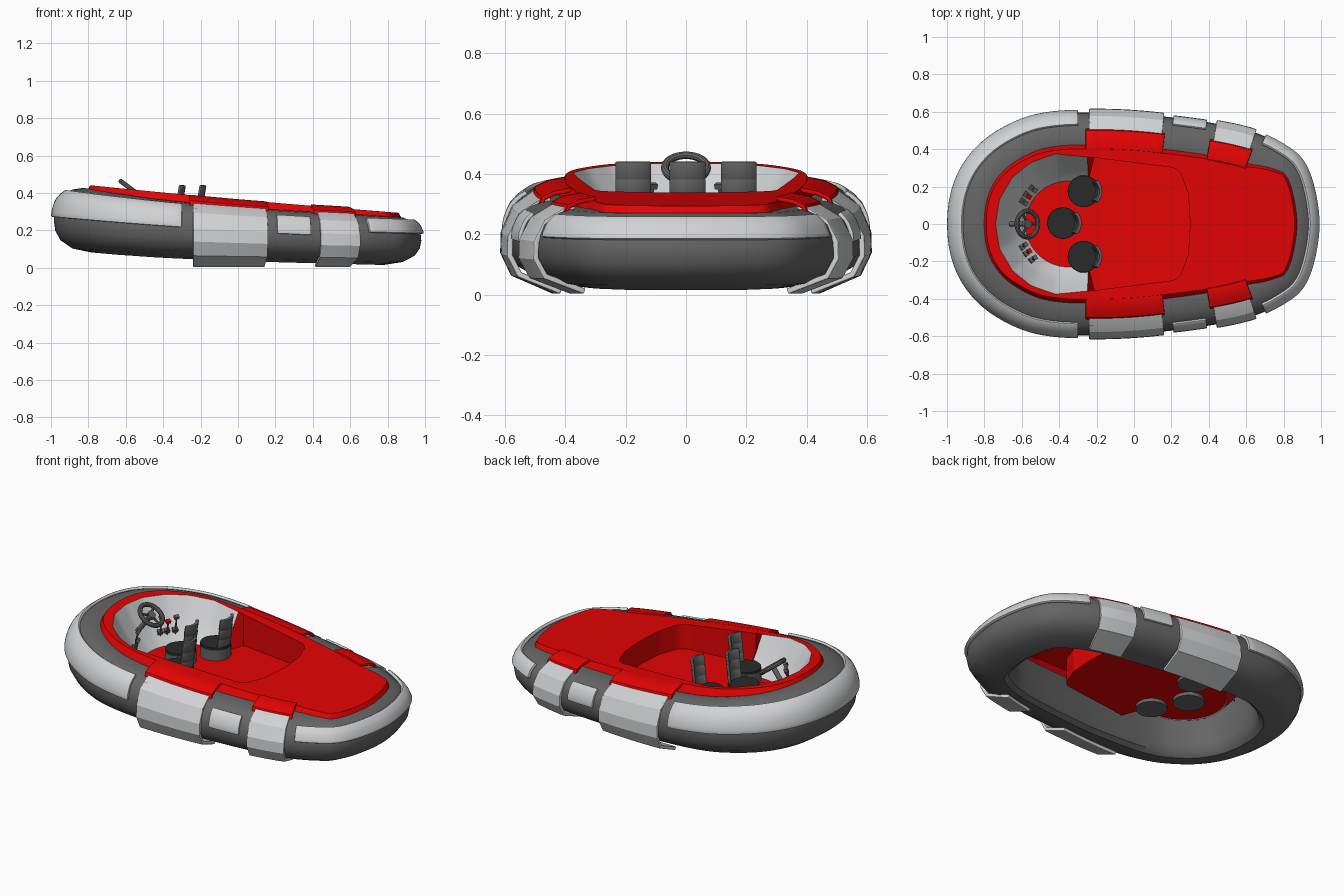
import bpy, bmesh, math
from mathutils import Vector

if "Cube" in bpy.data.objects:
    bpy.data.objects.remove(bpy.data.objects["Cube"])


def material(name, rgb):
    m = bpy.data.materials.new(name)
    m.diffuse_color = (*rgb, 1)
    m.use_nodes = True
    m.node_tree.nodes["Principled BSDF"].inputs["Base Color"].default_value = m.diffuse_color
    return m


RED = material("red", (0.78, 0.001, 0.001))
GREY = material("tube grey", (0.13, 0.13, 0.13))
LIGHT = material("light grey", (0.64, 0.65, 0.66))
DARK = material("seat black", (0.022, 0.024, 0.024))

# Half plan outline of the tube, stern (-x) to bow (+x)
HALF = [(-.985, 0), (-.965, .17), (-.9, .32), (-.78, .45), (-.6, .55), (-.42, .59), (-.2, .597), (0, .59),
        (.2, .57), (.45, .535), (.65, .488), (.8, .415), (.895, .335), (.952, .2), (.98, 0)]
# Cross-section: (inset from outline, height fraction); first ten run down the outside
OUTER = [(.16, 1), (.1, .975), (.055, .91), (.02, .79), (.004, .65), (0, .5), (.008, .34), (.035, .19), (.1, .06), (.2, 0)]
INNER = [(.225, .07), (.235, .2), (.23, .5), (.22, .85), (.2, .97)]
# Half plan of the cockpit opening
OPENING = [(-.74, 0), (-.72, .13), (-.65, .25), (-.55, .33), (-.42, .375), (-.24, .358), (.22, .3), (.25, .27),
           (.29, .16), (.3, 0)]
CX, SPLIT, FLOOR = -.35, -.24, .2


def outline(u):
    """Point on the closed outline; u = 0 stern, +-1 bow (Catmull-Rom)."""
    u = (u + 1) % 2 - 1
    pts = [(HALF[1][0], -HALF[1][1])] + HALF + [(HALF[-2][0], -HALF[-2][1])]
    f = abs(u) * (len(HALF) - 1)
    i = min(int(f), len(HALF) - 2)
    t = f - i
    a, b, c, d = [Vector(p) for p in pts[i:i + 4]]
    p = .5 * (2 * b + (c - a) * t + (2 * a - 5 * b + 4 * c - d) * t * t + (3 * b - a - 3 * c + d) * t ** 3)
    return Vector((p.x, math.copysign(p.y, u) if u else p.y))


def inset(u, d):
    t = (outline(u + 1e-3) - outline(u - 1e-3)).normalized()
    return outline(u) + Vector((t.y, -t.x)) * d


def u_at(x):
    lo, hi = 0, 1
    for _ in range(40):
        mid = (lo + hi) / 2
        lo, hi = (mid, hi) if outline(mid).x < x else (lo, mid)
    return lo


def top(x): return .327 - .077 * x + .025 * x * x
def bottom(x): return .037 - .034 * x + .012 * x * x
def rim(x): return .365 - .09 * x + .008 * x * x


def finish(ob, mats, angle=35):
    for m in mats:
        ob.data.materials.append(m)
    bpy.ops.object.select_all(action='DESELECT')
    ob.select_set(True)
    bpy.context.view_layer.objects.active = ob
    for m in list(ob.modifiers):
        bpy.ops.object.modifier_apply(modifier=m.name)
    bpy.ops.object.shade_smooth_by_angle(angle=math.radians(angle))
    return ob


def grid(name, rows, mats, loop_u=False, loop_s=False, skip=None, fan=False, thick=0, bevel=0, offset=1, mat_off=0,
         angle=35):
    """Skin rows of points; optionally solidify and bevel."""
    bm = bmesh.new()
    vs = [[bm.verts.new(p) for p in r] for r in rows]
    n, k = len(rows[0]), len(rows)
    for j in range(k if loop_s else k - 1):
        for i in range(n if loop_u else n - 1):
            a, b = (i, (i + 1) % n)
            if not (skip and skip(j, a, b)):
                s = (j + 1) % k
                bm.faces.new((vs[j][a], vs[j][b], vs[s][b], vs[s][a]))
    if fan:
        c = bm.verts.new((CX, 0, FLOOR))
        for i in range(n):
            bm.faces.new((vs[0][(i + 1) % n], vs[0][i], c))
    me = bpy.data.meshes.new(name)
    bm.to_mesh(me)
    bm.free()
    ob = bpy.data.objects.new(name, me)
    bpy.context.collection.objects.link(ob)
    if thick:
        m = ob.modifiers.new("thick", 'SOLIDIFY')
        m.thickness, m.offset, m.material_offset = thick, offset, mat_off
    if bevel:
        m = ob.modifiers.new("round", 'BEVEL')
        m.width, m.segments, m.limit_method, m.angle_limit = bevel, 2, 'ANGLE', math.radians(50)
    return finish(ob, mats, angle)


def section_rows(us, sec, low=bottom):
    rows = []
    for d, t in sec:
        ps = [inset(u, d) for u in us]
        rows.append([(p.x, p.y, low(outline(u).x) + t * (top(outline(u).x) - low(outline(u).x))) for p, u in zip(ps, us)])
    return rows


def span(a, b, n):
    return [a + (b - a) * i / n for i in range(n + 1)]


def skin(t_hi, t_lo, n=6):
    """Part of the outer tube section between two height fractions."""
    out = []
    for t in span(t_hi, t_lo, n):
        for (d0, t0), (d1, t1) in zip(OUTER, OUTER[1:]):
            if t1 <= t <= t0:
                out.append((d0 + (d1 - d0) * (t0 - t) / (t0 - t1), t))
                break
    return out


# Inflated tube
N = 144
US = [-1 + 2 * i / N for i in range(N)]
grid("tube", section_rows(US, OUTER + INNER), [GREY], loop_u=True, loop_s=True)

# Light rubbing bands around stern and bow
ua, ub = u_at(-.3), u_at(.7)
grid("stern_band", section_rows(span(-ua, ua, 50), skin(.935, .55)), [LIGHT], thick=.016, bevel=.005)
grid("bow_band", section_rows(span(ub, 2 - ub, 40), skin(.89, .63)), [LIGHT], thick=.018, bevel=.005)

# Side plates, wrapping straps and their red top flaps, on both sides
STRAP = [(.13, .97), (.1, .94), (.035, .8), (.002, .57), (0, .38), (.03, .18), (.165, 0)]
FLAP = [(.2, 1.09), (.14, 1.05), (.108, 1.0), (.095, .88)]
for side in (1, -1):
    tag = "left" if side > 0 else "right"

    def us(x0, x1, n=10):
        return sorted(side * u for u in span(u_at(x0), u_at(x1), n))
    grid("side_plate_" + tag, section_rows(us(.21, .39), skin(.87, .54)), [LIGHT], thick=.014, bevel=.004)
    for nm, x0, x1 in (("large", -.24, .16), ("small", .44, .65)):
        grid(f"{nm}_strap_{tag}", section_rows(us(x0, x1), STRAP, lambda x: .02), [LIGHT], thick=.02, bevel=.005, angle=20)
        grid(f"{nm}_flap_{tag}", section_rows(us(x0 - .02, x1 + .015), FLAP), [RED], thick=.016, bevel=.005)


# Cockpit opening: cast rays from the cockpit centre to the opening outline
def opening(p):
    d = Vector((p.x - CX, abs(p.y))).normalized()
    for a, b in zip(OPENING, OPENING[1:]):
        a = Vector((a[0] - CX, a[1]))
        e = Vector((b[0] - CX, b[1])) - a
        den = d.x * e.y - d.y * e.x
        if abs(den) > 1e-9 and -1e-6 <= (a.x * d.y - a.y * d.x) / den <= 1 + 1e-6:
            r = (a.x * e.y - a.y * e.x) / den
            if r > 0:
                return Vector((CX + d.x * r, math.copysign(d.y * r, p.y)))


def bow_scale(x):
    s = min(max((x - .6) / .35, 0), 1)
    return 1 - .38 * s * s * (3 - 2 * s)


lip, edge, hole, base = [], [], [], []
for u in US:
    k = bow_scale(outline(u).x)
    a, b = inset(u, .165 * k), inset(u, .195 * k)
    o = opening(b)
    lip.append((a.x, a.y, top(a.x) - .02))
    edge.append((b.x, b.y, rim(b.x)))
    hole.append((o.x, o.y, rim(o.x)))
    if o.x < SPLIT:
        r = (o - Vector((CX, 0))).normalized() * .23
        w = min(max((o.x + .34) / .08, 0), 1)  # square the bowl up to the bulkhead
        base.append((CX + r.x + (SPLIT - .005 - CX - r.x) * w, r.y, FLOOR))
    else:
        base.append((o.x, o.y, FLOOR))
in_bowl = [h[0] < SPLIT for h in hole]

# Red deck with cockpit walls, bulkheads and floor
grid("deck", [base, hole, edge, lip], [RED], loop_u=True, fan=True,
     skip=lambda j, a, b: j == 0 and in_bowl[a] and in_bowl[b])

# Light grey stern bowl, red underneath
ids = [i for i in range(N) if in_bowl[i]]
low, high = [base[i] for i in ids], [hole[i] for i in ids]
rows = [[tuple(f[c] + (h[c] - f[c]) * (w if c < 2 else v) for c in range(3)) for f, h in zip(low, high)]
        for w, v in ((0, 0), (.3, .22), (.6, .52), (1, 1))]
grid("cockpit_bowl", rows, [LIGHT, RED], thick=.006, offset=-1, mat_off=1)


def box(name, loc, size, mat, rot=(0, 0, 0)):
    bpy.ops.mesh.primitive_cube_add(size=1, location=loc, rotation=rot)
    ob = bpy.context.object
    ob.name, ob.scale = name, size
    return finish(ob, [mat])


def rod(name, a, b, r, mat, sides=16):
    a, b = Vector(a), Vector(b)
    q = (b - a).to_track_quat('Z', 'Y').to_euler()
    bpy.ops.mesh.primitive_cylinder_add(vertices=sides, radius=r, depth=(b - a).length, location=(a + b) / 2, rotation=q)
    bpy.context.object.name = name
    return finish(bpy.context.object, [mat])


# Three seats: round base, black cushion and a curved back of three stepped panels
for n, (x, y) in enumerate([(-.38, .005), (-.27, .175), (-.27, -.175)], 1):
    rod(f"seat_base_{n}", (x, y, .18), (x, y, .262), .085, GREY, 28)
    rod(f"seat_cushion_{n}", (x, y, .262), (x, y, .275), .083, DARK, 28)
    for k in range(3):
        z0, arc = .265 + .058 * k, [math.radians(a) for a in span(46, -46, 8)]
        rows = [[(x - .006 + .006 * k + lean + .077 * math.cos(a), y + .077 * math.sin(a), z) for a in arc]
                for z, lean in ((z0, 0), (z0 + .06, .01))]
        grid(f"seat_back_{n}_{k + 1}", rows, [GREY], thick=.016, offset=0, bevel=.003)

# Steering wheel with hub, spokes and column
tilt = math.atan2(.6, .8)
c, nrm = Vector((-.57, 0, .42)), Vector((.6, 0, .8))
bpy.ops.mesh.primitive_torus_add(major_radius=.07, minor_radius=.013, major_segments=32, minor_segments=10,
                                 location=c, rotation=(0, tilt, 0))
bpy.context.object.name = "steering_wheel"
finish(bpy.context.object, [GREY])
rod("wheel_column", c - nrm * .15, c, .014, GREY)
rod("wheel_hub", c - nrm * .012, c + nrm * .008, .024, GREY)
for k in range(3):
    a = math.pi * 2 * k / 3
    v = Vector((.8, 0, -.6)) * math.cos(a) + Vector((0, 1, 0)) * math.sin(a)
    rod(f"wheel_spoke_{k + 1}", c, c + v * .07, .007, GREY, 8)

# Control levers either side of the wheel
for s in (1, -1):
    for k, (x, y, h, m) in enumerate([(-.58, .11, .36, GREY), (-.56, .145, .33, RED), (-.53, .18, .35, GREY)], 1):
        tag = f"{k}_{'left' if s > 0 else 'right'}"
        rod("lever_stem_" + tag, (x - .02, s * (y + .015), .22), (x, s * y, h), .005, GREY, 8)
        box("lever_grip_" + tag, (x, s * y, h), (.02, .026, .018), m, (0, .4, s * -.5))
        box("lever_panel_" + tag, (x - .02, s * (y + .015), .265), (.022, .03, .022), GREY, (0, .5, s * -.6))
